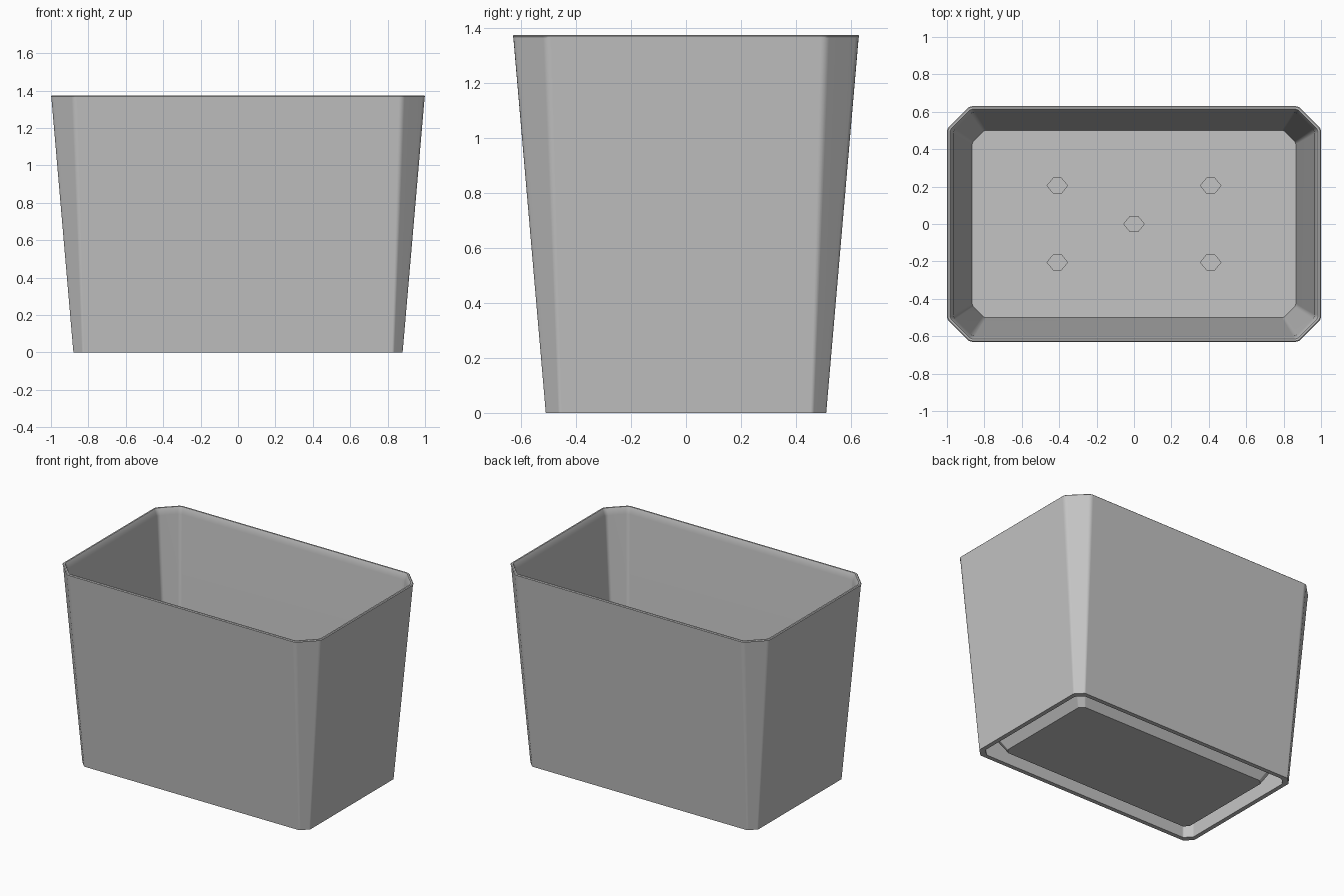
import bpy
import bmesh
from mathutils import Vector

cube = bpy.data.objects.get("Cube")
if cube:
    bpy.data.objects.remove(cube, do_unlink=True)

grey = bpy.data.materials.new("plain grey")
grey.use_nodes = True
colour = (0.55, 0.55, 0.55, 1)
grey.diffuse_color = colour
grey.node_tree.nodes["Principled BSDF"].inputs["Base Color"].default_value = colour


def section(hx, hy, cut, z, steps=3):
    """Rectangle with cut corners, each cut end softened by a small fillet."""
    quarter = [(hx, hy - cut), (hx - cut, hy)]
    corners = []
    for sx, sy in ((1, 1), (-1, 1), (-1, -1), (1, -1)):
        pair = quarter if sx * sy > 0 else quarter[::-1]
        corners += [Vector((sx * x, sy * y, z)) for x, y in pair]
    points = []
    for i, p in enumerate(corners):
        a = p + (corners[i - 1] - p).normalized() * cut * 0.15
        b = p + (corners[(i + 1) % 8] - p).normalized() * cut * 0.15
        for k in range(steps + 1):
            t = k / steps
            points.append(a * (1 - t) ** 2 + p * 2 * t * (1 - t) + b * t * t)
    return points


def make_object(name, bm):
    bmesh.ops.recalc_face_normals(bm, faces=bm.faces)
    mesh = bpy.data.meshes.new(name)
    bm.to_mesh(mesh)
    bm.free()
    mesh.materials.append(grey)
    obj = bpy.data.objects.new(name, mesh)
    bpy.context.collection.objects.link(obj)
    return obj


def loft(name, sections):
    """Skin a stack of equal sections and cap both ends."""
    bm = bmesh.new()
    rings = [[bm.verts.new(p) for p in s] for s in sections]
    for r, s in zip(rings, rings[1:]):
        for i in range(len(r)):
            j = (i + 1) % len(r)
            bm.faces.new((r[i], r[j], s[j], s[i]))
    bm.faces.new(rings[0])
    bm.faces.new(rings[-1])
    return make_object(name, bm)


# Tapered container: half width, half depth, corner cut, height
container = loft("container", [section(*s) for s in (
    (0.745, 0.375, 0.03, 0.0),      # raised underside panel
    (0.825, 0.455, 0.04, 0.14),     # sloped side of the panel
    (0.86, 0.49, 0.045, 0.14),      # groove top
    (0.85, 0.48, 0.045, 0.0),       # inside of the foot
    (0.88, 0.51, 0.05, 0.0),        # outside of the foot
    (0.998, 0.628, 0.12, 1.365),    # outer wall
    (1.0, 0.63, 0.12, 1.37),
    (0.995, 0.625, 0.118, 1.375),   # softened lip
    (0.985, 0.615, 0.112, 1.375),
    (0.965, 0.598, 0.1, 1.33),      # bevel inside the lip
    (0.865, 0.5, 0.065, 0.185),     # inner wall down to the floor
)])

# Five shallow drain wells in the floor
bm = bmesh.new()
for cx, cy in [(0, 0)] + [(x, y) for x in (-0.41, 0.41) for y in (-0.205, 0.205)]:
    outline = [(-0.055, 0), (-0.022, -0.04), (0.022, -0.04),
               (0.055, 0), (0.022, 0.04), (-0.022, 0.04)]
    face = bm.faces.new([bm.verts.new((cx + x, cy + y, 0.15)) for x, y in outline])
    top = bmesh.ops.extrude_face_region(bm, geom=[face])["geom"]
    bmesh.ops.translate(bm, vec=(0, 0, 0.1),
                        verts=[v for v in top if isinstance(v, bmesh.types.BMVert)])
wells = make_object("drain_well_cutter", bm)

bpy.context.view_layer.objects.active = container
container.select_set(True)
cut = container.modifiers.new("drain wells", "BOOLEAN")
cut.operation = "DIFFERENCE"
cut.solver = "EXACT"
cut.object = wells
bpy.ops.object.modifier_apply(modifier=cut.name)
bpy.data.objects.remove(wells, do_unlink=True)

# Smooth fillets, crisp rims
bpy.ops.object.shade_smooth_by_angle(angle=0.35)
weighted = container.modifiers.new("weighted normals", "WEIGHTED_NORMAL")
weighted.keep_sharp = True
